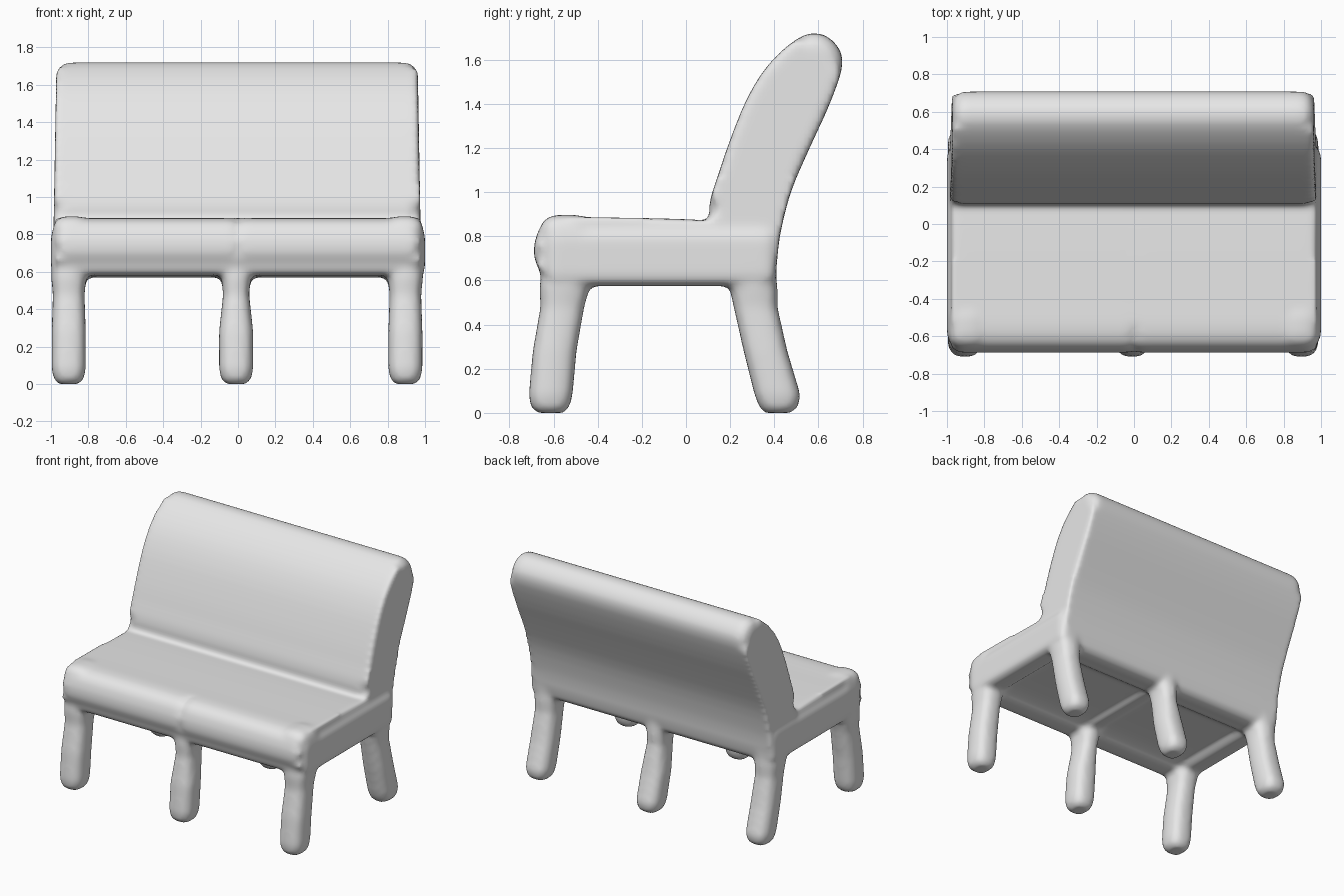
import bpy, bmesh, math
from mathutils import Vector

cube = bpy.data.objects.get("Cube")
if cube:
    bpy.data.objects.remove(cube, do_unlink=True)

bm = bmesh.new()


def smooth_loop(points, steps=3):
    """Closed Catmull-Rom curve through a few profile points."""
    pts = [Vector(p) for p in points]
    n, out = len(pts), []
    for i in range(n):
        a, b, c, d = (pts[(i + k) % n] for k in (-1, 0, 1, 2))
        for s in range(steps):
            t = s / steps
            out.append(0.5 * (2 * b + (c - a) * t + (2 * a - 5 * b + 4 * c - d) * t ** 2
                              + (3 * b - a - 3 * c + d) * t ** 3))
    return out


def rounded_box(y0, y1, z0, z1, r, steps=4):
    """Rounded rectangle profile in the y-z plane."""
    out = []
    corners = [(y1 - r, z1 - r), (y0 + r, z1 - r), (y0 + r, z0 + r), (y1 - r, z0 + r)]
    for q, (cy, cz) in enumerate(corners):
        for s in range(steps + 1):
            a = (q + s / steps) * math.pi / 2
            out.append(Vector((cy + r * math.cos(a), cz + r * math.sin(a))))
    return out


def skin(rings):
    """Closed tube through rings of points."""
    rows = [[bm.verts.new(p) for p in ring] for ring in rings]
    n = len(rows[0])
    caps = [bm.faces.new(rows[0]), bm.faces.new(rows[-1])]
    for lo, hi in zip(rows, rows[1:]):
        for i in range(n):
            j = (i + 1) % n
            bm.faces.new((lo[i], lo[j], hi[j], hi[i]))
    return caps


def slab(profile, x0, x1, r, taper=0.0):
    """Side profile extruded across x, with rounded ends."""
    def ring(x):
        return [(x * (1 - taper * (p[1] - 0.9)), p[0], p[1]) for p in profile]
    caps = skin([ring(x0), ring(x1)])
    edges = list({e for f in caps for e in f.edges})
    bmesh.ops.bevel(bm, geom=edges, offset=r, segments=4, profile=0.5,
                    affect='EDGES', clamp_overlap=False)


def leg(sections):
    """Soft square post; each section is x, y, z, half width, half depth."""
    rings = []
    for x, y, z, rx, ry in sections:
        ring = []
        for k in range(20):
            c, s = math.cos(k * math.tau / 20), math.sin(k * math.tau / 20)
            ring.append((x + rx * math.copysign(abs(c) ** 0.75, c),
                         y + ry * math.copysign(abs(s) ** 0.75, s), z))
        rings.append(ring)
    skin(rings)


# Curved backrest
back = [(0.36, 0.575), (0.27, 0.575), (0.20, 0.63), (0.14, 0.77), (0.105, 0.93),
        (0.15, 1.09), (0.205, 1.25), (0.275, 1.42), (0.36, 1.56), (0.47, 1.67),
        (0.57, 1.72), (0.66, 1.69), (0.71, 1.59), (0.655, 1.41), (0.56, 1.20),
        (0.475, 1.00), (0.425, 0.80), (0.405, 0.64)]
slab(smooth_loop(back), -0.985, 0.975, 0.07, taper=0.018)

# Two seat cushions that meet in a shallow groove
cushion = [(-0.60, 0.585), (-0.66, 0.64), (-0.69, 0.73), (-0.66, 0.84), (-0.58, 0.885),
           (-0.40, 0.885), (-0.10, 0.88), (0.10, 0.87), (0.25, 0.84), (0.30, 0.72),
           (0.22, 0.62), (0.0, 0.615), (-0.35, 0.615), (-0.48, 0.60)]
for x0, x1 in ((-0.975, 0.02), (-0.02, 0.975)):
    slab(smooth_loop(cushion), x0, x1, 0.06)

# Frame under the seat: front rail, rear rail and middle rail
slab(rounded_box(-0.66, -0.47, 0.58, 0.85, 0.05), -0.96, 0.96, 0.04)
slab(rounded_box(0.18, 0.40, 0.575, 0.80, 0.05), -0.96, 0.96, 0.04)
slab(rounded_box(-0.60, 0.30, 0.59, 0.80, 0.04), -0.05, 0.05, 0.02)

for side in (-1, 1):
    # Side rails and raised front corners
    ends = sorted((side * 0.82, side * 1.0))
    slab(rounded_box(-0.64, 0.41, 0.575, 0.835, 0.06), *ends, 0.05)
    ends = sorted((side * 0.79, side * 0.99))
    slab(rounded_box(-0.665, -0.42, 0.59, 0.897, 0.08), *ends, 0.07)

# Three front legs and three back legs
for x in (-0.905, -0.01, 0.895):
    middle = abs(x) < 0.1
    top_w = 0.07 if middle else 0.085
    w = 0.092
    leg([(x, -0.615, 0.0, 0.055, 0.06), (x, -0.615, 0.025, 0.08, 0.088),
         (x, -0.613, 0.08, w, 0.1), (x, -0.595, 0.28, w, 0.1),
         (x, -0.56, 0.48, top_w, 0.1), (x, -0.55, 0.57, top_w + 0.01, 0.115),
         (x, -0.545, 0.70, 0.085, 0.1)])
    leg([(x, 0.415, 0.0, 0.055, 0.06), (x, 0.42, 0.025, 0.08, 0.088),
         (x, 0.415, 0.08, w, 0.105), (x, 0.36, 0.28, w, 0.1),
         (x, 0.315, 0.48, top_w, 0.1), (x, 0.305, 0.57, top_w + 0.01, 0.11),
         (x, 0.30, 0.70, 0.085, 0.1)])

bmesh.ops.recalc_face_normals(bm, faces=bm.faces)
mesh = bpy.data.meshes.new("bench")
bm.to_mesh(mesh)
bm.free()
bench = bpy.data.objects.new("bench", mesh)
bpy.context.collection.objects.link(bench)

# One plain grey material
grey = bpy.data.materials.new("light_grey")
grey.use_nodes = True
colour = (0.8, 0.8, 0.8, 1.0)
grey.diffuse_color = colour
grey.node_tree.nodes["Principled BSDF"].inputs["Base Color"].default_value = colour
mesh.materials.append(grey)

# Fuse the parts into one soft, clay-like body
fuse = bench.modifiers.new("fuse", 'REMESH')
fuse.mode = 'VOXEL'
fuse.voxel_size = 0.018
fuse.use_smooth_shade = True
soften = bench.modifiers.new("soften", 'SMOOTH')
soften.factor = 0.5
soften.iterations = 7
